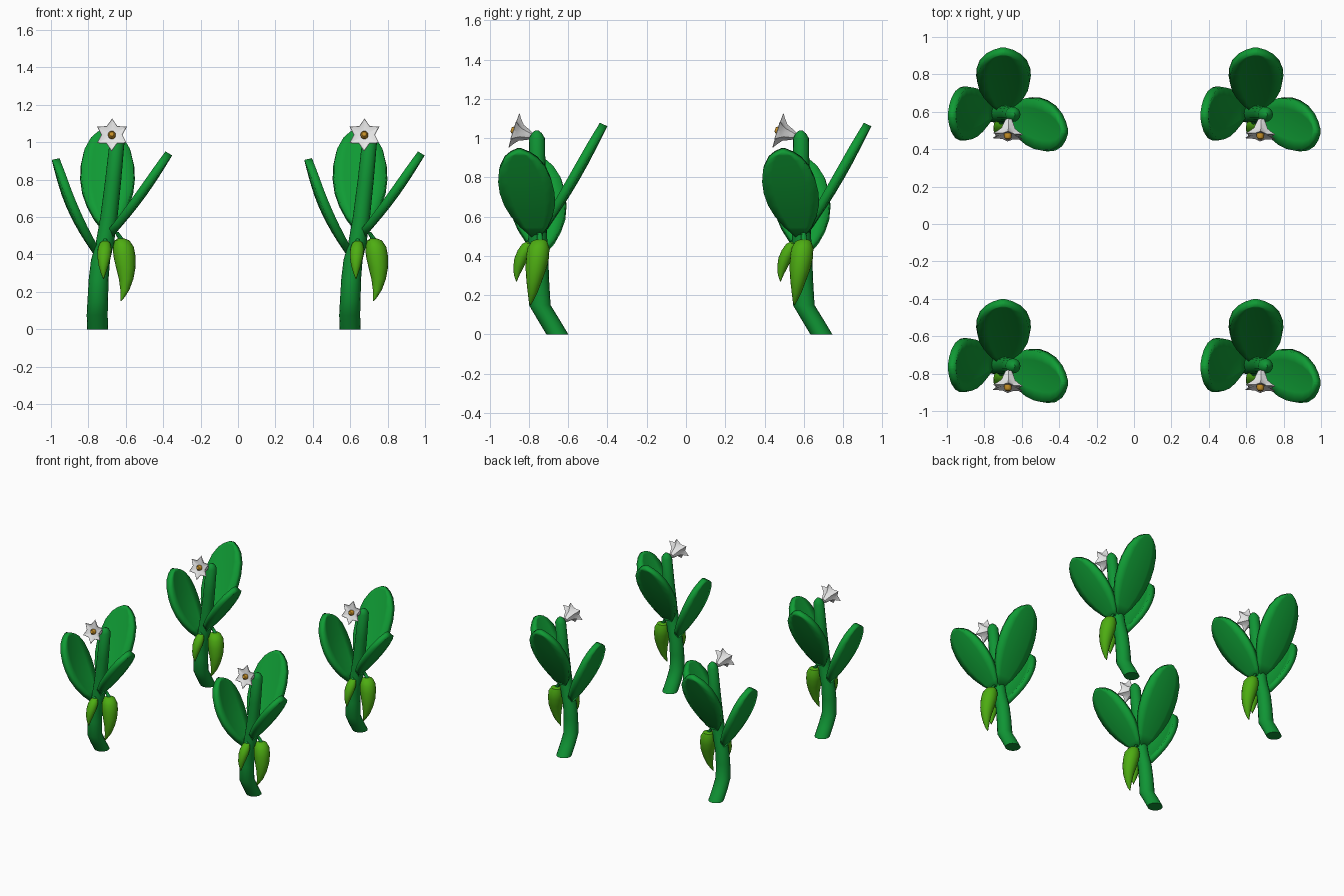
import bpy, bmesh, math
from mathutils import Vector, Matrix

if "Cube" in bpy.data.objects:
    bpy.data.objects.remove(bpy.data.objects["Cube"])

def mat(name, c):
    m = bpy.data.materials.new(name)
    m.diffuse_color = (*c, 1)
    m.use_nodes = True
    m.node_tree.nodes["Principled BSDF"].inputs["Base Color"].default_value = m.diffuse_color
    return m

LEAF = mat("leaf green", (0.005, 0.33, 0.035))
STEM = mat("stem green", (0.005, 0.30, 0.035))
POD = mat("pepper green", (0.075, 0.42, 0.006))
WHITE = mat("petal white", (0.8, 0.8, 0.8))
GOLD = mat("stamen gold", (0.55, 0.27, 0.02))
parts = []

def finish(name, bm, material, angle=40):
    bmesh.ops.recalc_face_normals(bm, faces=bm.faces)
    me = bpy.data.meshes.new(name)
    bm.to_mesh(me)
    bm.free()
    me.materials.append(material)
    ob = bpy.data.objects.new(name, me)
    bpy.context.collection.objects.link(ob)
    bpy.ops.object.select_all(action='DESELECT')
    ob.select_set(True)
    bpy.context.view_layer.objects.active = ob
    bpy.ops.object.shade_smooth_by_angle(angle=math.radians(angle))
    parts.append(ob)
    return ob

def tube(name, path, material, n=16, star=None, xf=None, angle=40):
    """Loft of horizontal rings; path = (x, y, z, radius); star = valley ratio per ring."""
    bm = bmesh.new()
    rings = []
    for i, (x, y, z, r) in enumerate(path):
        ring = []
        for k in range(n):
            a = 2 * math.pi * k / n
            q = r * (star[i] if star and k % 2 else 1)
            ring.append(bm.verts.new((x + q * math.cos(a), y + q * math.sin(a), z)))
        rings.append(ring)
    for a, b in zip(rings, rings[1:]):
        for k in range(n):
            j = (k + 1) % n
            bm.faces.new((a[k], a[j], b[j], b[k]))
    bm.faces.new(rings[0])
    bm.faces.new(rings[-1])
    if xf:
        bm.transform(xf)
    return finish(name, bm, material, angle)

def leaf(name, base, tip, side, half, bow, cup):
    """Oval blade from base to tip, cupped upward and bowed outward, with thickness."""
    base, tip, side = Vector(base), Vector(tip), Vector(side).normalized()
    nrm = side.cross(tip - base).normalized()
    if nrm.z < 0:
        nrm = -nrm
    prof = [0.15, 0.5, 0.76, 0.93, 1.0, 0.98, 0.86, 0.62, 0.36, 0.06]
    us = [0, .12, .25, .38, .52, .65, .79, .90, .96, 1]
    bm = bmesh.new()
    rows = []
    for u, w in zip(us, prof):
        c = base.lerp(tip, u) - nrm * bow * math.sin(math.pi * u)
        rows.append([bm.verts.new(c + side * half * w * v + nrm * cup * (w * v) ** 2)
                     for v in (-1, -.6, -.2, .2, .6, 1)])
    for a, b in zip(rows, rows[1:]):
        for k in range(5):
            bm.faces.new((a[k], a[k + 1], b[k + 1], b[k]))
    ob = finish(name, bm, LEAF)
    s = ob.modifiers.new("thickness", 'SOLIDIFY')
    s.thickness = 0.042
    s.offset = 0

# Stem, bent near the ground and leaning right above the leaves
tube("stem", [(-.75, -.655, 0, .056), (-.753, -.70, .075, .056), (-.75, -.745, .15, .055),
              (-.745, -.75, .27, .053), (-.735, -.752, .37, .051), (-.712, -.755, .46, .049),
              (-.69, -.757, .60, .046), (-.667, -.758, .80, .043), (-.647, -.759, 1.0, .040),
              (-.645, -.76, 1.025, .026), (-.643, -.76, 1.04, .008)], STEM)

# Three leaves
leaf("back_leaf", (-.695, -.735, .53), (-.70, -.42, 1.07), (1, 0, 0), .143, .015, .015)
leaf("right_leaf", (-.685, -.765, .51), (-.37, -.85, .94), (0, 1, 0), .137, .015, .012)
leaf("left_leaf", (-.76, -.74, .42), (-.975, -.765, .91), (0, 1, -.05), .142, .03, .015)

# Two hanging pepper pods
tube("large_pod", [(-.625, -.744, .485, .018), (-.62, -.747, .475, .040), (-.613, -.752, .44, .056),
                   (-.607, -.757, .39, .059), (-.60, -.765, .33, .052), (-.598, -.774, .27, .039),
                   (-.605, -.782, .21, .024), (-.618, -.79, .17, .011), (-.627, -.792, .15, .002)], POD)
tube("small_pod", [(-.71, -.80, .472, .012), (-.711, -.806, .463, .027), (-.713, -.82, .43, .037),
                   (-.716, -.838, .39, .036), (-.719, -.853, .345, .027), (-.72, -.862, .305, .015),
                   (-.719, -.864, .27, .002)], POD)
# Stalks joining pods to the stem
tube("large_pod_stalk", [(-.625, -.744, .475, .022), (-.63, -.744, .49, .014),
                         (-.65, -.746, .52, .012), (-.70, -.75, .525, .012)], STEM, 8)
tube("small_pod_stalk", [(-.71, -.80, .465, .017), (-.71, -.797, .48, .011),
                         (-.708, -.77, .51, .011)], STEM, 8)

# Six-pointed trumpet flower, facing forward and a little up
face = Vector((-.05, -.95, .30)).normalized()
xf = Matrix.Translation((-.674, -.868, 1.037)) @ face.to_track_quat('Z', 'Y').to_matrix().to_4x4() \
    @ Matrix.Rotation(math.radians(30), 4, 'Z')
tube("flower", [(0, 0, -.085, .018), (0, 0, -.06, .030), (0, 0, -.03, .042), (0, 0, -.008, .068),
                (0, 0, .008, .092), (0, 0, .010, .088), (0, 0, -.004, .030)], WHITE, 12,
     [1, .95, .85, .72, .62, .62, .9], xf, 30)
tube("stamen", [(0, 0, -.02, .019), (0, 0, .012, .021), (0, 0, .024, .012)], GOLD, 10, None, xf)

# Centre the plant on its quarter, then repeat it on a 2 x 2 grid
for ob in list(parts):
    for dx, dy in ((1.35, 0), (0, 1.345), (1.35, 1.345)):
        c = ob.copy()
        c.location = (dx, dy, 0)
        bpy.context.collection.objects.link(c)
